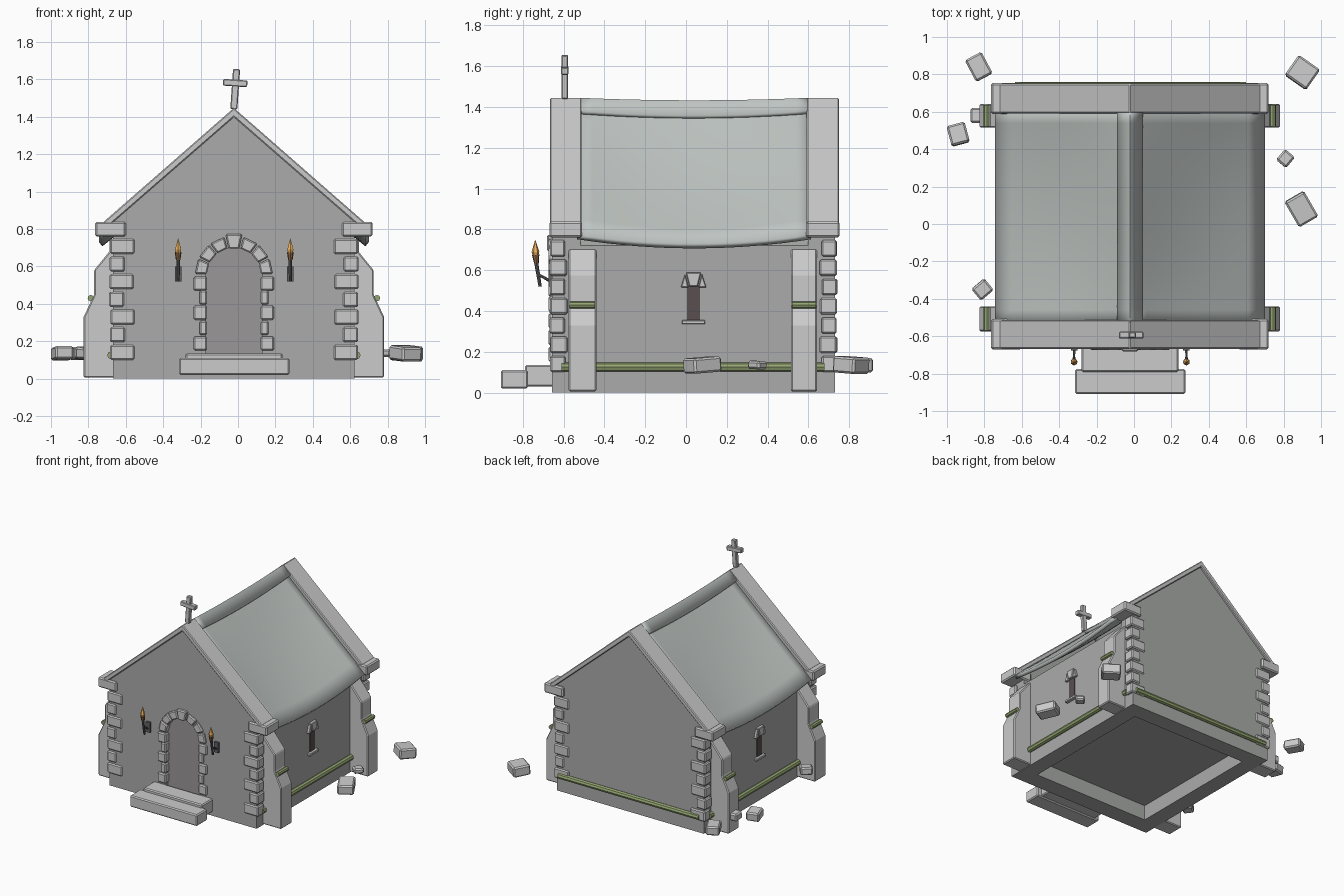
import bpy, bmesh, math, random
from mathutils import Vector, Matrix

if "Cube" in bpy.data.objects:
    bpy.data.objects.remove(bpy.data.objects["Cube"])

random.seed(4)
CX = -0.022          # chapel centre line


def mat(name, r, g, b):
    m = bpy.data.materials.new(name)
    m.diffuse_color = (r, g, b, 1)
    m.use_nodes = True
    m.node_tree.nodes["Principled BSDF"].inputs["Base Color"].default_value = m.diffuse_color
    return m


STONE = mat("pale_stone", .60, .61, .59)
WALL = mat("wall_stone", .40, .41, .40)
ROOF = mat("slate", .52, .56, .54)
DOOR = mat("door_grey", .33, .31, .32)
DARK = mat("dark_slit", .10, .08, .08)
MOSS = mat("moss", .30, .38, .17)
FLAME = mat("flame", .85, .45, .12)
WOOD = mat("wood", .28, .14, .06)
IRON = mat("iron", .12, .12, .13)


def finish(bm, name, m, bevel=0):
    bmesh.ops.recalc_face_normals(bm, faces=bm.faces)
    me = bpy.data.meshes.new(name)
    bm.to_mesh(me)
    bm.free()
    o = bpy.data.objects.new(name, me)
    bpy.context.collection.objects.link(o)
    me.materials.append(m)
    if bevel:
        b = o.modifiers.new("bevel", 'BEVEL')
        b.width, b.segments = bevel, 1
    return o


def box(name, lo, hi, m=STONE, bevel=.008, rot=None):
    bm = bmesh.new()
    bmesh.ops.create_cube(bm, size=1)
    bmesh.ops.scale(bm, vec=Vector(hi) - Vector(lo), verts=bm.verts)
    if rot:
        bmesh.ops.rotate(bm, matrix=rot, verts=bm.verts)
    bmesh.ops.translate(bm, vec=(Vector(lo) + Vector(hi)) / 2, verts=bm.verts)
    return finish(bm, name, m, bevel)


def prism(name, pts, axis, a, b, m=STONE, bevel=0):
    """Extrude a 2D outline: axis 'y' takes (x,z) points, axis 'x' takes (y,z)."""
    bm = bmesh.new()
    place = (lambda p: (p[0], a, p[1])) if axis == 'y' else (lambda p: (a, p[0], p[1]))
    f = bm.faces.new([bm.verts.new(place(p)) for p in pts])
    r = bmesh.ops.extrude_face_region(bm, geom=[f])
    vs = [v for v in r["geom"] if isinstance(v, bmesh.types.BMVert)]
    bmesh.ops.translate(bm, vec=(0, b - a, 0) if axis == 'y' else (b - a, 0, 0), verts=vs)
    return finish(bm, name, m, bevel)


def rod(name, p, q, r1, r2, m, sides=8):
    p, q = Vector(p), Vector(q)
    d = q - p
    bm = bmesh.new()
    bmesh.ops.create_cone(bm, cap_ends=True, segments=sides, radius1=r1, radius2=r2, depth=d.length)
    M = Matrix.Translation((p + q) / 2) @ d.to_track_quat('Z', 'Y').to_matrix().to_4x4()
    bmesh.ops.transform(bm, matrix=M, verts=bm.verts)
    return finish(bm, name, m)


def cut(o, c):
    c.hide_render = True
    c.hide_set(True)
    b = o.modifiers.new("cut", 'BOOLEAN')
    b.operation, b.object, b.solver = 'DIFFERENCE', c, 'EXACT'


def gable(w, eave, apex):
    return [(CX - w, 0), (CX + w, 0), (CX + w, eave), (CX, apex), (CX - w, eave)]


def arch(r, z0, zc, n=14):
    return [(CX - r, z0), (CX + r, z0)] + [
        (CX + r * math.cos(math.pi * i / n), zc + r * math.sin(math.pi * i / n)) for i in range(n + 1)]


# walls: low nave body between two taller gable walls, hollow underneath
body = prism("nave_walls", gable(.645, .72, 1.2), 'y', -.52, .60, WALL)
front = prism("front_gable_wall", gable(.645, .84, 1.41), 'y', -.657, -.518, WALL)
prism("back_gable_wall", gable(.645, .84, 1.41), 'y', .598, .73, WALL)
hollow = box("floor_recess_cutter", (CX - .515, -.70 + .18, -.1), (CX + .515, .598, .12), WALL, 0)
cut(body, hollow)

# door recess and door leaf
cut(front, prism("door_cutter", arch(.15, .12, .55), 'y', -.75, -.61))
prism("door", arch(.152, .11, .55), 'y', -.63, -.60, DOOR)

# door jambs and arch stones
for s in (-1, 1):
    for i in range(5):
        w = .072 if i % 2 == 0 else .042
        z = .15 + i * .082 - (.008 if i == 4 else 0)
        a, b = sorted((CX + s * .143, CX + s * (.143 + w)))
        box("door_jamb_stone", (a, -.674, z), (b, -.59, z + .076))
for i in range(7):
    key = i == 3
    a0 = math.pi * i / 7 + .025
    a1 = math.pi * (i + 1) / 7 - .025
    ro, ri = (.222, .142) if key else (.208, .145)
    pts = [(CX + r * math.cos(a), .555 + r * math.sin(a)) for r, a in ((ri, a0), (ro, a0), (ro, a1), (ri, a1))]
    prism("arch_stone", pts, 'y', -.682 if key else -.674, -.59, STONE, .007)

# steps
box("upper_step", (-.28, -.79, .03), (.238, -.65, .135))
box("lower_step", (-.315, -.908, .02), (.275, -.775, .11))

# corner quoins
for sx in (-1, 1):
    for cy, sy in ((-.657, -1), (.73, 1)):
        for i in range(7):
            wx, wy = (.13, .075) if i % 2 == 0 else (.08, .085)
            z = .10 + i * .0945
            ox, oy = CX + sx * (.66 + random.uniform(0, .008)), cy + sy * (.008 + random.uniform(0, .005))
            x0, x1 = sorted((ox, ox - sx * wx))
            y0, y1 = sorted((oy, oy - sy * wy))
            box("quoin", (x0, y0, z), (x1, y1, z + .08))

# stepped buttresses with moss ledges
for s in (-1, 1):
    prof = [(.60, .005), (.803, .005), (.803, .33), (.747, .45), (.747, .58), (.645, .705), (.60, .705)]
    for y0, y1 in ((-.575, -.44), (.515, .642)):
        prism("buttress", [(CX + s * x, z) for x, z in prof], 'y', y0, y1, STONE, .007)
        x = CX + s * .765
        rod("buttress_moss", (x, y0 + .005, .43), (x, y1 - .005, .43), .017, .017, MOSS)
    x = CX + s * .655
    rod("side_moss", (x, -.61, .125), (x, .68, .125), .022, .022, MOSS)
rod("back_moss", (-.636, .737, .125), (.60, .737, .125), .022, .022, MOSS)

# narrow windows on both sides
for s in (-1, 1):
    def win(name, pts, d, m, bev=.004):
        prism(name, [(.037 + y, z) for y, z in pts], 'x', CX + s * .60, CX + s * (.645 + d), m, bev)
    win("window_slit", [(-.031, .35), (.031, .35), (.031, .525), (-.031, .525)], .004, DARK, 0)
    win("window_sill", [(-.057, .335), (.057, .335), (.057, .356), (-.057, .356)], .025, STONE)
    win("window_keystone", [(-.02, .52), (.02, .52), (.037, .588), (-.037, .588)], .024, STONE)
    for t in (-1, 1):
        win("window_head_stone", [(t * .024, .515), (t * .063, .515), (t * .041, .583)], .02, STONE)


# sagging roof
def sag(u, y):
    t = (y - .04) / .56
    return (1 - t * t) * (.012 + .03 * math.sin(math.pi * u) + .03 * u)


def sheet(name, us, apex, slope, thick, m):
    """Folded roof skin following the sag; us are signed offsets from the ridge."""
    bm = bmesh.new()
    ys = [-.53 + 1.14 * j / 16 for j in range(17)]
    rows = [[bm.verts.new((CX + u, y, apex - slope * abs(u) - sag(abs(u) / .722, y))) for y in ys] for u in us]
    for r, q in zip(rows, rows[1:]):
        for j in range(16):
            bm.faces.new((r[j], r[j + 1], q[j + 1], q[j]))
    bmesh.ops.recalc_face_normals(bm, faces=bm.faces)
    if sum(f.normal.z for f in bm.faces) < 0:
        bmesh.ops.reverse_faces(bm, faces=bm.faces)
    me = bpy.data.meshes.new(name)
    bm.to_mesh(me)
    bm.free()
    o = bpy.data.objects.new(name, me)
    bpy.context.collection.objects.link(o)
    me.materials.append(m)
    so = o.modifiers.new("thickness", 'SOLIDIFY')
    so.thickness, so.offset = thick, -1
    bpy.context.view_layer.objects.active = o
    for other in bpy.context.selected_objects:
        other.select_set(False)
    o.select_set(True)
    bpy.ops.object.shade_smooth_by_angle(angle=math.radians(30))


sheet("roof", [.722 * i / 8 for i in range(-8, 9)], 1.415, .89, .03, ROOF)
sheet("ridge_cap", [-.07, 0, .07], 1.445, .89, .03, ROOF)

# gable copings with kneeler blocks
for y0, y1 in ((-.667, -.512), (.592, .75)):
    pts = [(-.70, .835), (0, 1.447), (.70, .835), (.67, .815), (0, 1.398), (-.67, .815)]
    prism("gable_coping", [(CX + x, z) for x, z in pts], 'y', y0, y1, STONE, .006)
    for s in (-1, 1):
        a, b = sorted((CX + s * .578, CX + s * .742))
        box("kneeler", (a, y0 - .003, .76), (b, y1 + .003, .838), STONE, .009)

# leaning gable cross
lean = Matrix.Rotation(math.radians(4), 3, 'Y')
box("cross_post", (-.034, -.61, 1.44), (.004, -.578, 1.655), STONE, .005, lean)
box("cross_arm", (-.08, -.613, 1.562), (.05, -.576, 1.598), STONE, .005, lean)

# wall torches
for x in (-.32, .28):
    rod("torch_handle", (x, -.715, .52), (x, -.735, .64), .008, .010, IRON)
    rod("torch_bracket", (x, -.725, .58), (x, -.645, .535), .006, .008, IRON, 6)
    box("torch_plate", (x - .018, -.675, .52), (x + .018, -.65, .60), IRON, 0)
    rod("torch_cup", (x, -.733, .635), (x, -.737, .675), .012, .018, WOOD)
    rod("flame_base", (x, -.737, .67), (x, -.738, .69), .013, .019, FLAME, 6)
    rod("flame_tip", (x, -.738, .69), (x, -.739, .748), .019, .001, FLAME, 6)

# scattered fallen stones: x, y, size x, size y, height, turn
for x, y, a, b, h, r in ((-.83, .84, .10, .13, .07, 28), (-.94, .48, .10, .11, .07, 15),
                         (-.81, -.35, .09, .08, .06, 40), (.90, .81, .14, .13, .08, -35),
                         (.81, .35, .07, .075, .04, -40), (.895, .08, .12, .155, .075, 30),
                         (-.845, .58, .06, .08, .06, 0)):
    R = Matrix.Rotation(math.radians(r), 3, 'Z') @ Matrix.Rotation(random.uniform(-.15, .15), 3, 'X')
    box("fallen_stone", (x - a / 2, y - b / 2, .135 - h / 2), (x + a / 2, y + b / 2, .135 + h / 2), STONE, .01, R)
